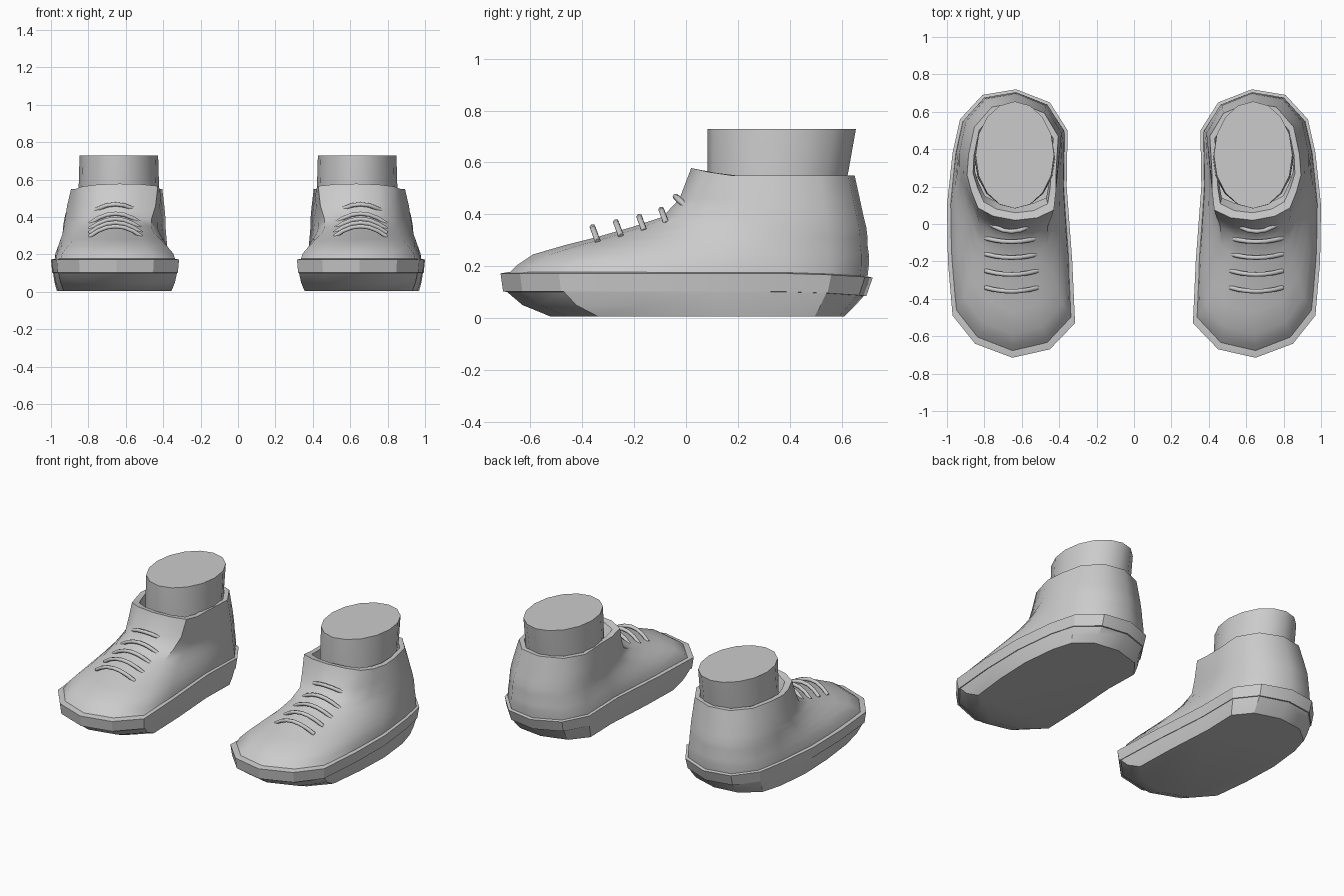
import bpy
import math
from mathutils import Vector

cube = bpy.data.objects.get("Cube")
if cube:
    bpy.data.objects.remove(cube, do_unlink=True)

grey = bpy.data.materials.new("plain grey")
grey.use_nodes = True
grey.diffuse_color = (0.6, 0.6, 0.6, 1)
grey.node_tree.nodes["Principled BSDF"].inputs["Base Color"].default_value = (0.6, 0.6, 0.6, 1)

CX, HEEL_Y = 0.65, 0.33

# Plan outline of the shoe on the +x side, starting at the heel
OUTLINE = [(0.63, 0.72), (0.45, 0.65), (0.355, 0.5), (0.36, 0.2), (0.33, -0.2),
           (0.315, -0.53), (0.45, -0.67), (0.65, -0.715), (0.85, -0.64), (0.97, -0.49),
           (0.995, -0.2), (1.0, 0.1), (0.97, 0.38), (0.93, 0.56), (0.81, 0.69)]


def add_mirror(obj):
    mod = obj.modifiers.new("other_shoe", 'MIRROR')
    centre = bpy.data.objects.get("mirror_centre")
    if not centre:
        centre = bpy.data.objects.new("mirror_centre", None)
        centre.hide_render = True
        bpy.context.collection.objects.link(centre)
    mod.mirror_object = centre
    mod.use_mirror_merge = False


def loft(name, rings, angle=35, cap_start=False, cap_end=False):
    """Skin a stack of rings that share one point count."""
    n = len(rings[0])
    verts = [p for ring in rings for p in ring]
    faces = [(r * n + i, r * n + (i + 1) % n, (r + 1) * n + (i + 1) % n, (r + 1) * n + i)
             for r in range(len(rings) - 1) for i in range(n)]
    if cap_start:
        faces.append(tuple(reversed(range(n))))
    if cap_end:
        faces.append(tuple(range(len(verts) - n, len(verts))))
    mesh = bpy.data.meshes.new(name)
    mesh.from_pydata(verts, [], faces)
    mesh.materials.append(grey)
    obj = bpy.data.objects.new(name, mesh)
    bpy.context.collection.objects.link(obj)
    bpy.ops.object.select_all(action='DESELECT')
    obj.select_set(True)
    bpy.context.view_layer.objects.active = obj
    bpy.ops.object.shade_smooth_by_angle(angle=math.radians(angle))
    add_mirror(obj)
    return obj


def ring(z, front, back, heel_scale, toe_scale, bow=0.0, lip=0.0, shift=0.0):
    """Outline squeezed to run from front to back, with its own heel and toe widths."""
    pts = []
    for x, y in OUTLINE:
        toe = max(0, (HEEL_Y - y) / (HEEL_Y + 0.715))
        heel = max(0, (y - HEEL_Y) / (0.72 - HEEL_Y))
        scale = heel_scale + (toe_scale - heel_scale) * toe
        new_y = HEEL_Y - toe * (HEEL_Y - front) + heel * (back - HEEL_Y)
        height = z - bow * heel ** 2 + lip * max(0, toe - 0.6) / 0.4
        pts.append(Vector((CX + shift + (x - CX) * scale, new_y, height)))
    return pts


# Sole: tread with chamfered ends
loft("sole_tread", [ring(0.005, -0.52, 0.61, 0.92, 0.87),
                    ring(0.05, -0.63, 0.65, 0.95, 0.93, bow=0.005),
                    ring(0.105, -0.695, 0.69, 0.97, 0.97, bow=0.015)],
     angle=30, cap_start=True, cap_end=True)

# Sole: protruding band with a flat ledge
loft("sole_band", [ring(0.1, -0.68, 0.66, 0.93, 0.93, bow=0.015),
                   ring(0.102, -0.705, 0.695, 0.98, 0.98, bow=0.017),
                   ring(0.172, -0.715, 0.72, 1, 1, bow=0.016),
                   ring(0.178, -0.68, 0.69, 0.92, 0.92, bow=0.016)],
     angle=30, cap_start=True, cap_end=True)

# Upper with an open padded collar
loft("shoe_upper", [ring(0.16, -0.695, 0.70, 0.95, 0.95),
                    ring(0.205, -0.65, 0.705, 0.94, 0.90),
                    ring(0.245, -0.59, 0.705, 0.92, 0.78),
                    ring(0.28, -0.47, 0.70, 0.91, 0.66),
                    ring(0.31, -0.35, 0.70, 0.9, 0.55),
                    ring(0.35, -0.21, 0.695, 0.89, 0.48),
                    ring(0.39, -0.09, 0.685, 0.88, 0.48, shift=-0.003),
                    ring(0.46, -0.025, 0.67, 0.84, 0.55, shift=-0.008),
                    ring(0.55, 0.02, 0.65, 0.78, 0.58, lip=0.028, shift=-0.015),
                    ring(0.55, 0.06, 0.62, 0.69, 0.48, lip=0.02, shift=-0.015),
                    ring(0.49, 0.1, 0.6, 0.66, 0.46, shift=-0.015)], angle=50)


def ellipse(z, front, back, half_width, sides=16):
    mid, half = (front + back) / 2, (back - front) / 2
    return [Vector((0.637 + half_width * math.sin(-a), mid + half * math.cos(a), z))
            for a in (math.tau * i / sides for i in range(sides))]


# Sock cuff, closed at the top
loft("sock", [ellipse(0.45, 0.09, 0.6, 0.215), ellipse(0.56, 0.083, 0.625, 0.215),
              ellipse(0.728, 0.083, 0.655, 0.21)], cap_end=True)

# Laces: (middle y, middle z, backward lean of the ends)
LACES = [(-0.36, 0.35, 0.02), (-0.27, 0.37, 0.02), (-0.18, 0.39, 0.02),
         (-0.095, 0.418, 0.02), (-0.04, 0.468, 0.06)]
for number, (y, z, lean) in enumerate(LACES, 1):
    curve = bpy.data.curves.new(f"lace_{number}", 'CURVE')
    curve.dimensions = '3D'
    curve.bevel_depth = 0.012
    curve.bevel_resolution = 1
    curve.use_fill_caps = True
    spline = curve.splines.new('POLY')
    spline.points.add(6)
    for i, point in enumerate(spline.points):
        t = i / 3 - 1
        drop = abs(t) ** 2
        point.co = (0.655 + 0.14 * t, y + lean * drop, z - 0.055 * drop, 1)
    curve.materials.append(grey)
    lace = bpy.data.objects.new(f"lace_{number}", curve)
    bpy.context.collection.objects.link(lace)
    add_mirror(lace)
